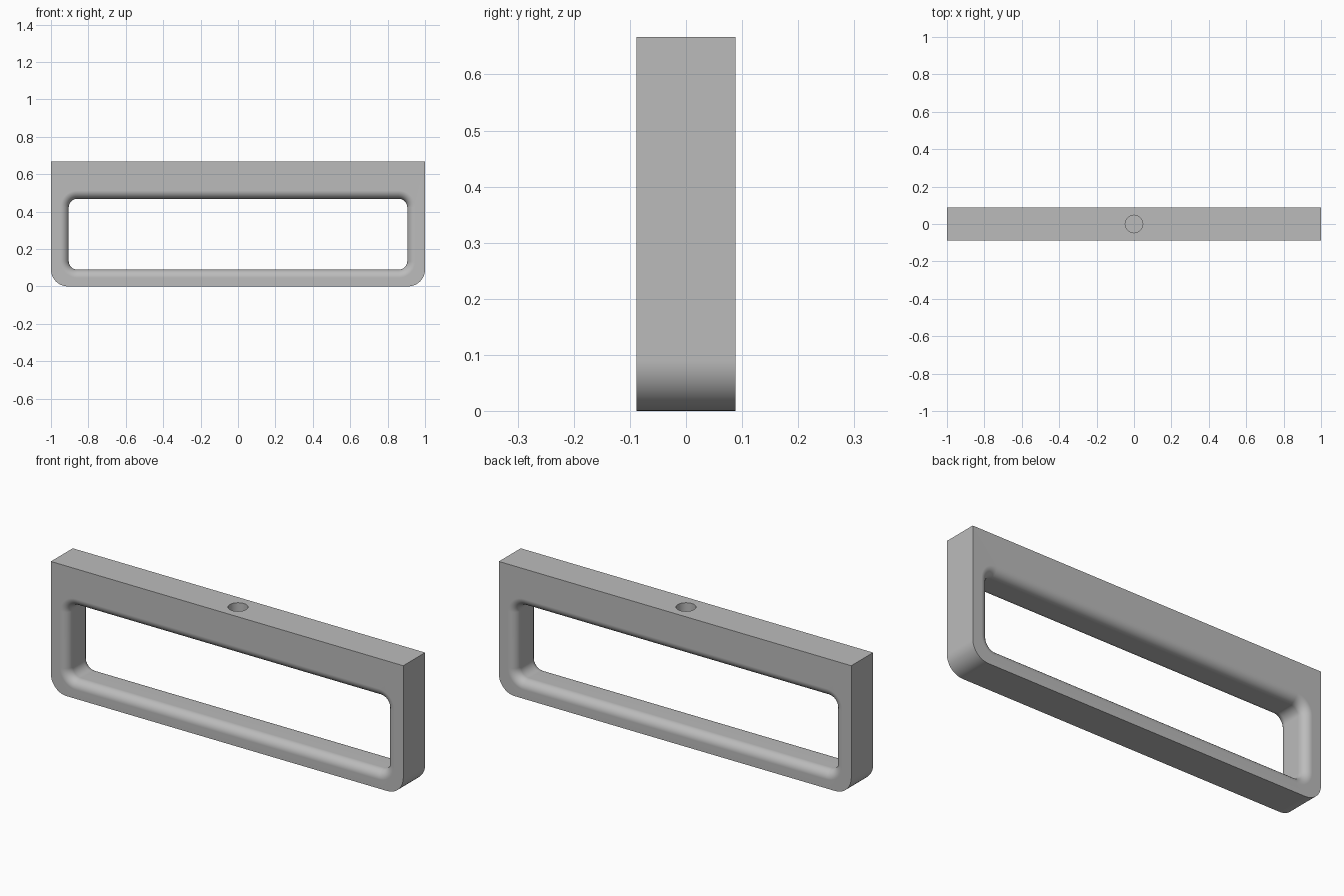
import bpy
import bmesh
from math import cos, sin, pi, radians

if "Cube" in bpy.data.objects:
    bpy.data.objects.remove(bpy.data.objects["Cube"], do_unlink=True)

HALF_DEPTH = 0.0885
HEIGHT = 0.667
FILLET = 0.044
STEPS = 10

grey = bpy.data.materials.new("plain grey")
grey.use_nodes = True
colour = (0.5, 0.5, 0.5, 1)
grey.diffuse_color = colour
grey.node_tree.nodes["Principled BSDF"].inputs["Base Color"].default_value = colour


def rounded_rect(half_width, low, high, low_radius, high_radius):
    """Outline in x and z, with one arc per corner, counter-clockwise."""
    points = []
    corners = ((1, 1), (-1, 1), (-1, -1), (1, -1))
    for i, (sx, sz) in enumerate(corners):
        r = high_radius if sz > 0 else low_radius
        cx = sx * (half_width - r)
        cz = high - r if sz > 0 else low + r
        for k in range(STEPS + 1):
            a = (i + k / STEPS) * pi / 2
            points.append((cx + r * cos(a), cz + r * sin(a)))
    return points


# Section of the frame: outer wall, then the window with filleted rims
outer = rounded_rect(1, 0, HEIGHT, 0.09, 0)
rings = [(outer, HALF_DEPTH), (outer, -HALF_DEPTH)]
for side in (-1, 1):
    arc = []
    for k in range(STEPS + 1):
        a = k / STEPS * pi / 2
        grow = FILLET * (1 - sin(a))
        y = side * (HALF_DEPTH - FILLET * (1 - cos(a)))
        outline = rounded_rect(0.905 + grow, 0.09 - grow, 0.468 + grow,
                               0.045 + grow, 0.045 + grow)
        arc.append((outline, y))
    rings += arc if side < 0 else arc[::-1]

# Loft the rings into a closed frame
bm = bmesh.new()
loops = [[bm.verts.new((x, y, z)) for x, z in outline] for outline, y in rings]
for i, a in enumerate(loops):
    b = loops[(i + 1) % len(loops)]
    for j in range(len(a)):
        k = (j + 1) % len(a)
        bm.faces.new((a[j], a[k], b[k], b[j]))
bmesh.ops.remove_doubles(bm, verts=bm.verts, dist=1e-5)
bmesh.ops.dissolve_degenerate(bm, edges=bm.edges, dist=1e-6)
bmesh.ops.recalc_face_normals(bm, faces=bm.faces)
mesh = bpy.data.meshes.new("handle_frame")
bm.to_mesh(mesh)
bm.free()
mesh.materials.append(grey)
frame = bpy.data.objects.new("handle_frame", mesh)
bpy.context.collection.objects.link(frame)

# Blind mounting hole in the middle of the top
bpy.ops.mesh.primitive_cylinder_add(vertices=48, radius=0.047, depth=0.24,
                                    location=(0, 0, HEIGHT))
cutter = bpy.context.object
cutter.name = "hole_cutter"
cutter.hide_render = True
cutter.data.materials.append(grey)

bpy.ops.object.select_all(action="DESELECT")
bpy.context.view_layer.objects.active = frame
frame.select_set(True)
cut = frame.modifiers.new("mounting_hole", "BOOLEAN")
cut.operation = "DIFFERENCE"
cut.solver = "EXACT"
cut.object = cutter
bpy.ops.object.modifier_apply(modifier=cut.name)
bpy.data.objects.remove(cutter, do_unlink=True)

# Smooth rims and corners, with flat walls kept flat
bpy.ops.object.shade_smooth_by_angle(angle=radians(30))
weighted = frame.modifiers.new("flat_walls", "WEIGHTED_NORMAL")
weighted.keep_sharp = True
